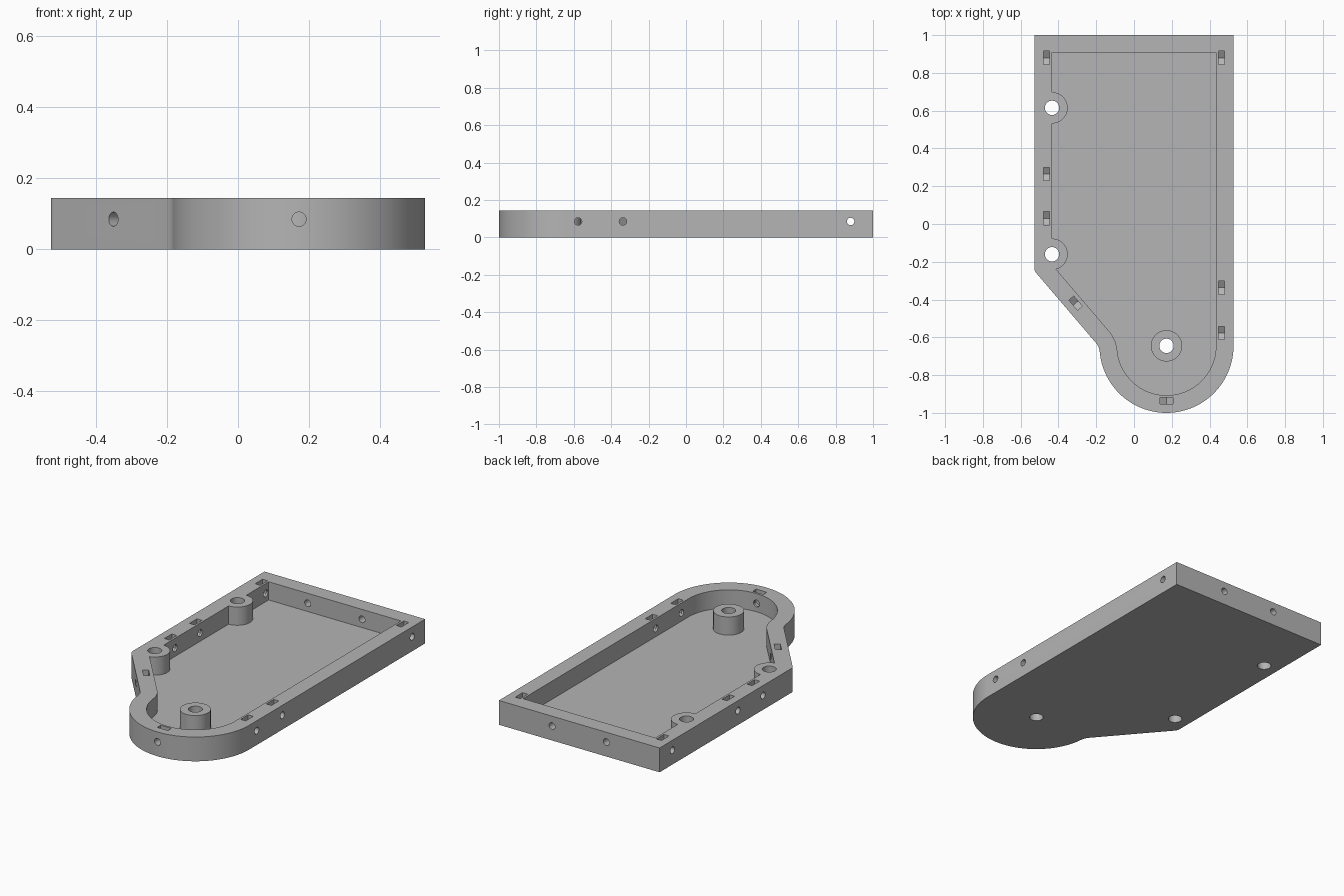
import bpy, bmesh
from math import cos, sin, pi, sqrt, atan2, radians
from mathutils import Matrix, Vector

if "Cube" in bpy.data.objects:
    bpy.data.objects.remove(bpy.data.objects["Cube"])

HEIGHT, FLOOR, WALL = 0.144, 0.036, 0.093
HALF_W = 0.527
NOSE = Vector((0.172, -0.645))      # centre of the rounded nose
NOSE_R = 0.355
SLANT = radians(40.5)               # inward normal of the slanted wall
SLANT_DIST = 0.274                  # slanted wall to nose centre
FILLET, CORNER = 0.085, 0.035
SCREW_Z, SCREW_R = 0.085, 0.02

grey = bpy.data.materials.new("grey plastic")
grey.use_nodes = True
colour = (0.46, 0.46, 0.46, 1)
grey.diffuse_color = colour
grey.node_tree.nodes["Principled BSDF"].inputs["Base Color"].default_value = colour


def arc(centre, r, a0, a1, n):
    if r <= 0:
        return [tuple(centre)]
    steps = [a0 + (a1 - a0) * i / n for i in range(n + 1)]
    return [(centre[0] + r * cos(a), centre[1] + r * sin(a)) for a in steps]


def prism(name, points, z0, z1, matrix=Matrix()):
    """Closed prism over a 2D profile."""
    bm = bmesh.new()
    face = bm.faces.new([bm.verts.new((x, y, z0)) for x, y in points])
    ext = bmesh.ops.extrude_face_region(bm, geom=[face])
    top = [v for v in ext["geom"] if isinstance(v, bmesh.types.BMVert)]
    bmesh.ops.translate(bm, verts=top, vec=(0, 0, z1 - z0))
    bmesh.ops.transform(bm, matrix=matrix, verts=bm.verts)
    bmesh.ops.recalc_face_normals(bm, faces=bm.faces)
    mesh = bpy.data.meshes.new(name)
    bm.to_mesh(mesh)
    bm.free()
    mesh.materials.append(grey)
    obj = bpy.data.objects.new(name, mesh)
    bpy.context.collection.objects.link(obj)
    return obj


def disc(name, centre, r, z0, z1, matrix=Matrix()):
    return prism(name, arc(centre, r, 0, 2 * pi, 32)[:-1], z0, z1, matrix)


def cut(target, cutter):
    cutter.hide_render = True
    mod = target.modifiers.new("cut", "BOOLEAN")
    mod.operation, mod.solver, mod.object = "DIFFERENCE", "EXACT", cutter
    bpy.context.view_layer.objects.active = target
    bpy.ops.object.modifier_apply(modifier=mod.name)
    bpy.data.objects.remove(cutter)


def outline(inset):
    """Tray outline, moved inward by inset."""
    n = Vector((cos(SLANT), sin(SLANT)))
    d = Vector((sin(SLANT), -cos(SLANT)))
    # fillet between the slanted wall and the nose
    out = SLANT_DIST + FILLET
    along = sqrt((NOSE_R + FILLET) ** 2 - out ** 2)
    f = NOSE - n * out - d * along
    theta = atan2(f.y - NOSE.y, f.x - NOSE.x) % (2 * pi)
    # corner between the side and the slanted wall
    k = max(CORNER - inset, 0)
    x = -HALF_W + inset + k
    y = NOSE.y + (inset + k - SLANT_DIST - (x - NOSE.x) * n.x) / n.y
    pts = [(HALF_W - inset, 1 - inset), (-HALF_W + inset, 1 - inset)]
    pts += arc((x, y), k, pi, pi + SLANT, 8)
    pts += arc(f, FILLET + inset, SLANT, theta - pi, 12)
    pts += arc(NOSE, NOSE_R - inset, theta, 2 * pi, 56)[1:]
    return pts


# Tray with the posts left standing in the cavity
posts = [tuple(NOSE), (-0.434, 0.615), (-0.434, -0.16)]
tray = prism("tray", outline(0), 0, HEIGHT)
cavity = prism("cavity_cutter", outline(WALL), FLOOR, HEIGHT + 0.1)
for p in posts:
    cut(cavity, disc("post_core", p, 0.083, -0.1, HEIGHT + 0.3))
cut(tray, cavity)
for p in posts:
    cut(tray, disc("post_hole_cutter", p, 0.038, -0.1, HEIGHT + 0.1))

# Screw holes through the walls: x, y, wall direction, nut slot or not
screws = [(-0.463, y, pi, True) for y in (0.88, 0.265, 0.03)]
screws += [(0.463, y, 0, True) for y in (0.88, -0.337, -0.577)]
screws += [(NOSE.x, -0.936, -pi / 2, True), (-0.309, -0.419, pi + SLANT, True)]
screws += [(x, 0.953, pi / 2, False) for x in (-0.178, 0.178)]

# Nut slot profile: open at the top, pointed at the bottom
w, low, up = 0.035, -0.04, 0.12
slot = [(0, low), (w, low / 2), (w, up), (-w, up), (-w, low / 2)]

for x, y, angle, has_nut in screws:
    place = (Matrix.Translation((x, y, SCREW_Z)) @ Matrix.Rotation(angle + pi / 2, 4, "Z")
             @ Matrix.Rotation(pi / 2, 4, "X"))
    cut(tray, disc("screw_cutter", (0, 0), SCREW_R, -0.09, 0.09, place))
    if has_nut:
        cut(tray, prism("nut_cutter", slot, -0.0165, 0.0165, place))

# Smooth curved walls, crisp edges
bpy.ops.object.select_all(action="DESELECT")
tray.select_set(True)
bpy.context.view_layer.objects.active = tray
bpy.ops.object.shade_smooth_by_angle(angle=radians(30))
